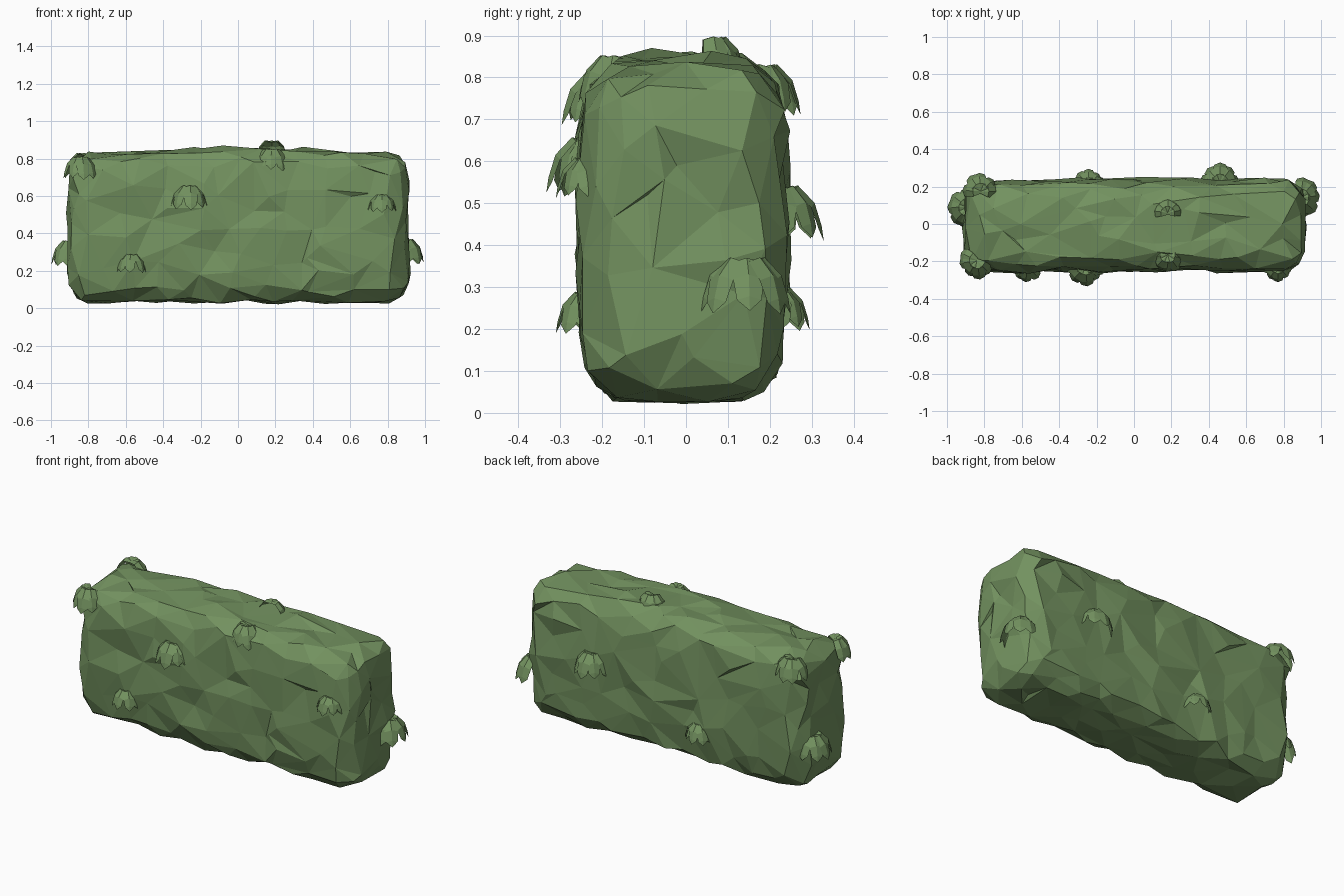
import bpy, bmesh, math, random
from mathutils import Vector, noise

if "Cube" in bpy.data.objects:
    bpy.data.objects.remove(bpy.data.objects["Cube"])

random.seed(7)

green = bpy.data.materials.new("hedge green")
green.diffuse_color = (0.17, 0.285, 0.115, 1)
green.use_nodes = True
green.node_tree.nodes["Principled BSDF"].inputs["Base Color"].default_value = green.diffuse_color


def make_object(name, bm):
    me = bpy.data.meshes.new(name)
    bm.to_mesh(me)
    bm.free()
    me.materials.append(green)
    ob = bpy.data.objects.new(name, me)
    bpy.context.collection.objects.link(ob)
    return ob


# --- clipped hedge body: rounded box with rough facets ---
HALF = Vector((0.905, 0.236, 0.403))
CENTRE_Z = 0.438
ROUND = 0.11

bm = bmesh.new()
bmesh.ops.create_cube(bm, size=2)
for v in bm.verts:
    v.co = Vector(v.co[i] * HALF[i] for i in range(3))
for axis, cuts in ((0, 20), (1, 6), (2, 10)):
    normal = Vector((0, 0, 0))
    normal[axis] = 1
    for i in range(1, cuts):
        p = normal * HALF[axis] * (2 * i / cuts - 1)
        bmesh.ops.bisect_plane(bm, geom=bm.verts[:] + bm.edges[:] + bm.faces[:],
                               plane_co=p, plane_no=normal)
for v in bm.verts:
    # round the edges, then push facets in and out
    inner = Vector(max(-(HALF[i] - ROUND), min(HALF[i] - ROUND, v.co[i])) for i in range(3))
    n = (v.co - inner).normalized()
    p = inner + n * ROUND
    rough = 0.016 * noise.noise(p * 5.0) + random.uniform(-0.013, 0.013)
    slide = Vector(random.uniform(-1, 1) for _ in range(3)) * 0.024
    slide -= n * slide.dot(n)
    p += n * rough + slide
    if p.z > 0.2:                      # gently crowned top
        p.z += 0.02 * (math.cos(p.x * 2.6) - 0.4) * (p.z / 0.41)
    p.y *= 1.03 - 0.09 * abs(p.z / 0.41) ** 2    # sides bulge slightly
    v.co = p + Vector((0, -0.008, CENTRE_Z))
    v.co.z = max(v.co.z, 0.004)
bmesh.ops.triangulate(bm, faces=bm.faces[:])
body = make_object("hedge_body", bm)
dec = body.modifiers.new("facets", 'DECIMATE')
dec.ratio = 0.36


# --- leaf sprigs: broad folded leaves fanning out and drooping ---
def sprig(name, pos, facing, size=1.0, leaves=5):
    bm = bmesh.new()
    path = ((0.0, 0.0, 0.012), (0.045, 0.012, 0.031),
            (0.083, -0.028, 0.037), (0.099, -0.08, 0.03), (0.104, -0.115, 0))  # reach, height, half width
    for k in range(leaves):
        a = math.radians(facing - 84 + 168 * k / (leaves - 1) + random.uniform(-8, 8))
        out = Vector((math.cos(a), math.sin(a), 0))
        side = Vector((-out.y, out.x, 0))
        s = size * random.uniform(0.92, 1.06)
        rows = []
        for r, h, w in path:
            mid = Vector(pos) + s * (out * r + Vector((0, 0, h)))
            if w == 0:
                rows.append([bm.verts.new(mid)])
            else:
                drop = Vector((0, 0, -0.3 * w)) - out * 0.2 * w
                rows.append([bm.verts.new(mid + s * (side * w * t + drop * abs(t)))
                             for t in (-1, 0, 1)])
        for a0, b0 in zip(rows, rows[1:]):
            for j in range(2):
                if len(b0) == 3:
                    bm.faces.new((a0[j], a0[j + 1], b0[j + 1], b0[j]))
                else:
                    bm.faces.new((a0[j], a0[j + 1], b0[0]))
    bmesh.ops.recalc_face_normals(bm, faces=bm.faces[:])
    if sum(f.normal.z for f in bm.faces) < 0:
        bmesh.ops.reverse_faces(bm, faces=bm.faces[:])
    make_object(name, bm)


FRONT, RIGHT, BACK, LEFT = -90, 0, 90, 180
sprig("front_sprig_centre", (-0.26, -0.225, 0.645), FRONT, 1.0)
sprig("front_sprig_low", (-0.57, -0.23, 0.28), FRONT, 0.8)
sprig("front_sprig_right", (0.77, -0.23, 0.6), FRONT, 0.75)
sprig("front_sprig_upper", (0.18, -0.165, 0.842), FRONT, 0.95)
sprig("corner_sprig_left", (-0.84, -0.195, 0.80), -125, 0.95)
sprig("top_sprig", (0.18, 0.06, 0.888), BACK, 0.8)
sprig("right_end_sprig", (0.89, 0.14, 0.358), RIGHT, 1.05)
sprig("left_end_sprig", (-0.89, 0.09, 0.35), LEFT, 1.05)
sprig("back_sprig_right", (0.46, 0.22, 0.53), BACK, 1.0)
sprig("back_sprig_low", (-0.24, 0.212, 0.29), BACK, 0.8)
sprig("back_sprig_left", (-0.82, 0.175, 0.82), BACK, 0.95)
